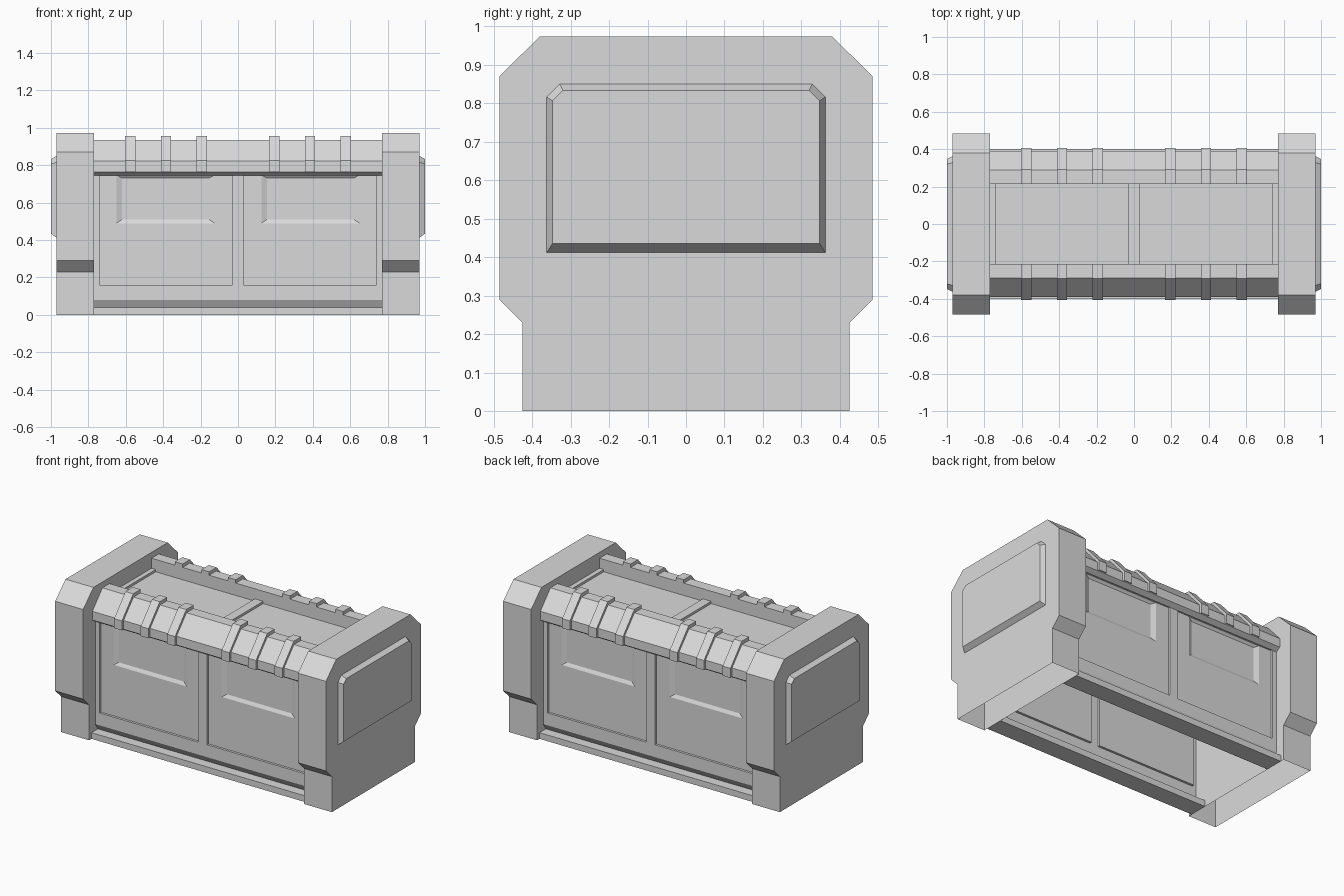
import bpy, bmesh
from mathutils import Vector

cube = bpy.data.objects.get("Cube")
if cube:
    bpy.data.objects.remove(cube, do_unlink=True)

grey = bpy.data.materials.new("plain_grey")
grey.use_nodes = True
tone = (0.7, 0.7, 0.7, 1)
grey.diffuse_color = tone
bsdf = grey.node_tree.nodes["Principled BSDF"]
bsdf.inputs["Base Color"].default_value = tone
bsdf.inputs["Roughness"].default_value = 0.7

BODY, WALL_Y, TOP_Z = 0.77, -0.36, 0.87


def finish(name, bm, mirror):
    """Turn the bmesh into a flat-shaded object mirrored on the given axes."""
    mesh = bpy.data.meshes.new(name)
    bm.to_mesh(mesh)
    bm.free()
    mesh.materials.append(grey)
    obj = bpy.data.objects.new(name, mesh)
    bpy.context.collection.objects.link(obj)
    mod = obj.modifiers.new("Mirror", 'MIRROR')
    mod.use_axis = ['X' in mirror, 'Y' in mirror, False]
    return obj


def prism(bm, profile, x0, x1):
    """Closed solid from a (y, z) profile swept along x."""
    a = [bm.verts.new((x0, y, z)) for y, z in profile]
    b = [bm.verts.new((x1, y, z)) for y, z in profile]
    n = len(profile)
    faces = [bm.faces.new(a), bm.faces.new(b)]
    for i in range(n):
        j = (i + 1) % n
        faces.append(bm.faces.new((a[i], a[j], b[j], b[i])))
    bmesh.ops.recalc_face_normals(bm, faces=faces)


def rect(u0, u1, v0, v1):
    return [(u0, v0), (u1, v0), (u1, v1), (u0, v1)]


def nested(bm, place, loops):
    """Bridge (outline, depth) loops inwards and cap the last one."""
    rings = [[bm.verts.new(place(u, v, d)) for u, v in pts] for pts, d in loops]
    for outer, inner in zip(rings, rings[1:]):
        n = len(outer)
        for i in range(n):
            j = (i + 1) % n
            bm.faces.new((outer[i], outer[j], inner[j], inner[i]))
    bm.faces.new(rings[-1])


def on_front(u, v, d):
    return Vector((u, WALL_Y + d, v))


def on_top(u, v, d):
    return Vector((u, v, TOP_Z - d))


def on_end(u, v, d):
    return Vector((0.97 + d, u, v))


# End posts, hollow and open underneath
half = [(0.425, 0), (0.425, 0.23), (0.485, 0.29), (0.485, 0.87), (0.38, 0.973)]
bm = bmesh.new()
prism(bm, half + [(-y, z) for y, z in reversed(half)], BODY, 0.97)
underside = [f for f in bm.faces if all(v.co.z < 0.01 for v in f.verts)]
bmesh.ops.delete(bm, geom=underside, context='FACES_ONLY')
finish("end_post", bm, 'X')


# Raised plates on the outer ends
def plate_outline(w, bottom, top, cut):
    return [(-w, bottom), (w, bottom), (w, top - cut), (w - cut, top),
            (cut - w, top), (-w, top - cut)]


bm = bmesh.new()
nested(bm, on_end, [(plate_outline(0.362, 0.412, 0.85, 0.034), 0),
                    (plate_outline(0.347, 0.435, 0.833, 0.027), 0.03)])
finish("end_plate", bm, 'X')

# Long walls: frame strips, sunken panels and shallow hand pockets
bm = bmesh.new()
for strip in (rect(0, BODY, 0.08, 0.16), rect(0, 0.03, 0.16, 0.75),
              rect(0.74, BODY, 0.16, 0.75)):
    nested(bm, on_front, [(strip, 0)])
opening = rect(0.03, 0.74, 0.16, 0.75)
nested(bm, on_front, [(opening, 0), (opening, 0.015),
                      (rect(0.125, 0.65, 0.49, 0.748), 0.015),
                      (rect(0.155, 0.62, 0.51, 0.732), 0.027)])
# Undercut below the wall
bm.faces.new([bm.verts.new(p) for p in (
    (0, -0.335, 0.04), (BODY, -0.335, 0.04), (BODY, WALL_Y, 0.08), (0, WALL_Y, 0.08))])
finish("long_wall", bm, 'XY')

# Lid with two sunken panels
bm = bmesh.new()
for x0, x1 in ((0, 0.03), (0.74, BODY)):
    nested(bm, on_top, [(rect(x0, x1, -0.215, 0.215), 0)])
lid = rect(0.03, 0.74, -0.215, 0.215)
nested(bm, on_top, [(lid, 0), (lid, 0.015)])
finish("lid", bm, 'X')

# Upper edge rails
bm = bmesh.new()
prism(bm, [(WALL_Y, 0.745), (-0.39, 0.765), (-0.39, 0.822), (-0.288, 0.935),
           (-0.215, 0.935), (-0.215, 0.85)], -BODY, BODY)
finish("upper_rail", bm, 'Y')

# Lower base rails, standing slightly proud of the upper ones
bm = bmesh.new()
prism(bm, [(-0.4, 0), (-0.4, 0.04), (-0.28, 0.04), (-0.28, 0)], -BODY, BODY)
finish("base_rail", bm, 'Y')

# Straps wrapped over the upper rails
bm = bmesh.new()
for x in (0.195, 0.385, 0.575):
    prism(bm, [(-0.37, 0.764), (-0.406, 0.764), (-0.406, 0.826), (-0.291, 0.957),
               (-0.215, 0.957), (-0.215, 0.935), (-0.29, 0.93)], x - 0.028, x + 0.028)
finish("rail_strap", bm, 'XY')
